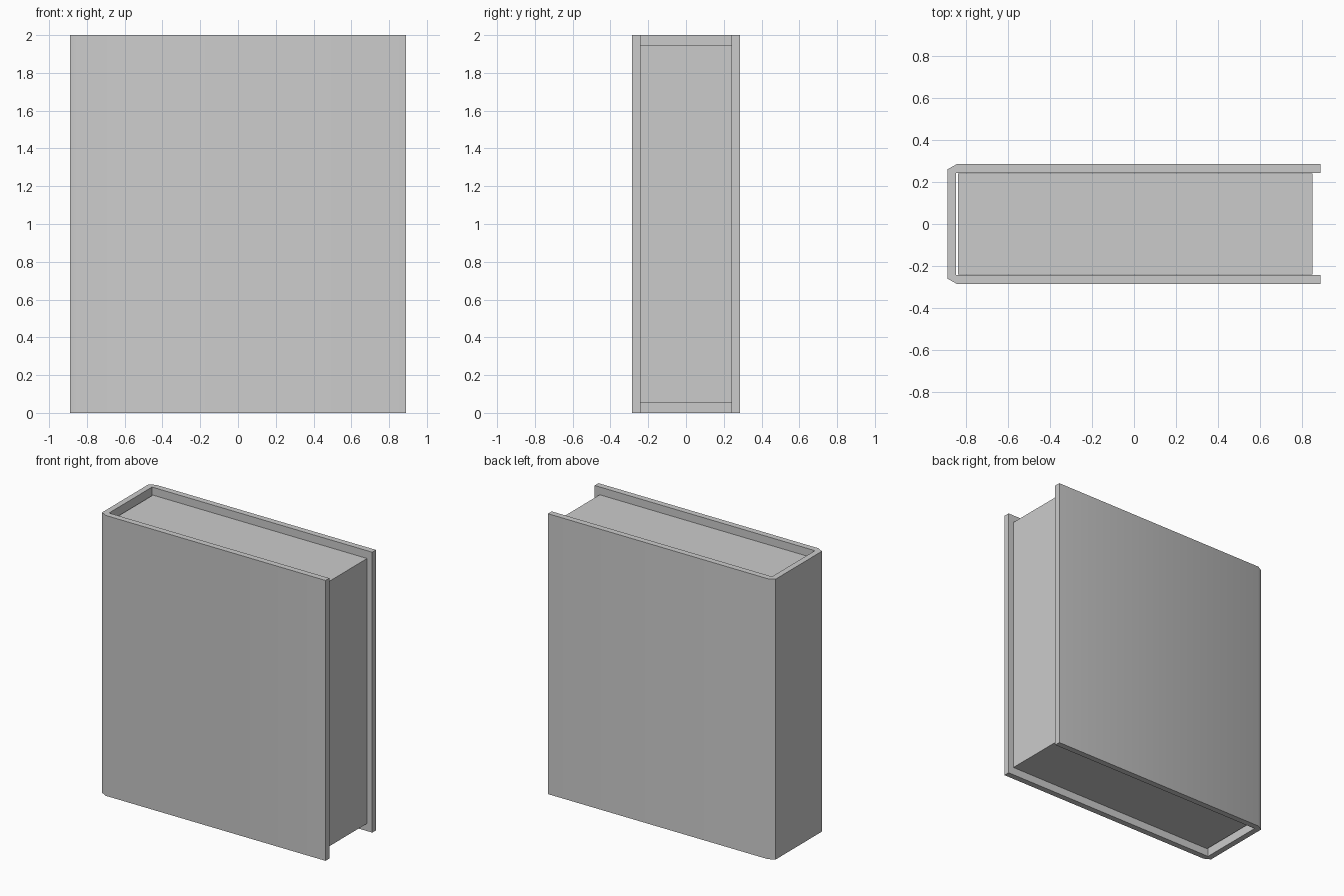
import bpy
import bmesh
import math

if "Cube" in bpy.data.objects:
    bpy.data.objects.remove(bpy.data.objects["Cube"], do_unlink=True)

grey = bpy.data.materials.new("plain grey")
grey.use_nodes = True
grey.diffuse_color = (0.6, 0.6, 0.6, 1)
grey.node_tree.nodes["Principled BSDF"].inputs["Base Color"].default_value = (0.6, 0.6, 0.6, 1)


def extrude_profile(name, outline, bottom, top):
    """Raise a flat outline into a solid between two heights."""
    bm = bmesh.new()
    face = bm.faces.new([bm.verts.new((x, y, bottom)) for x, y in outline])
    raised = bmesh.ops.extrude_face_region(bm, geom=[face])["geom"]
    verts = [v for v in raised if isinstance(v, bmesh.types.BMVert)]
    bmesh.ops.translate(bm, verts=verts, vec=(0, 0, top - bottom))
    bmesh.ops.recalc_face_normals(bm, faces=bm.faces)
    mesh = bpy.data.meshes.new(name)
    bm.to_mesh(mesh)
    bm.free()
    mesh.materials.append(grey)
    obj = bpy.data.objects.new(name, mesh)
    bpy.context.collection.objects.link(obj)
    return obj


# Cover: U-shaped wrap with bevelled spine corners, mirrored front to back
half = [(-0.89, 0.26), (-0.845, 0.285), (0.89, 0.285), (0.89, 0.242), (-0.848, 0.242)]
cover = extrude_profile("cover", half + [(x, -y) for x, y in reversed(half)], 0, 2)

# Page block, set in from the cover edges
page_outline = [(-0.84, -0.241), (0.85, -0.241), (0.85, 0.241), (-0.84, 0.241)]
extrude_profile("pages", page_outline, 0.055, 1.945)

# Soft turn between boards and spine bevel
bpy.ops.object.select_all(action="DESELECT")
cover.select_set(True)
bpy.context.view_layer.objects.active = cover
bpy.ops.object.shade_smooth_by_angle(angle=math.radians(30))
